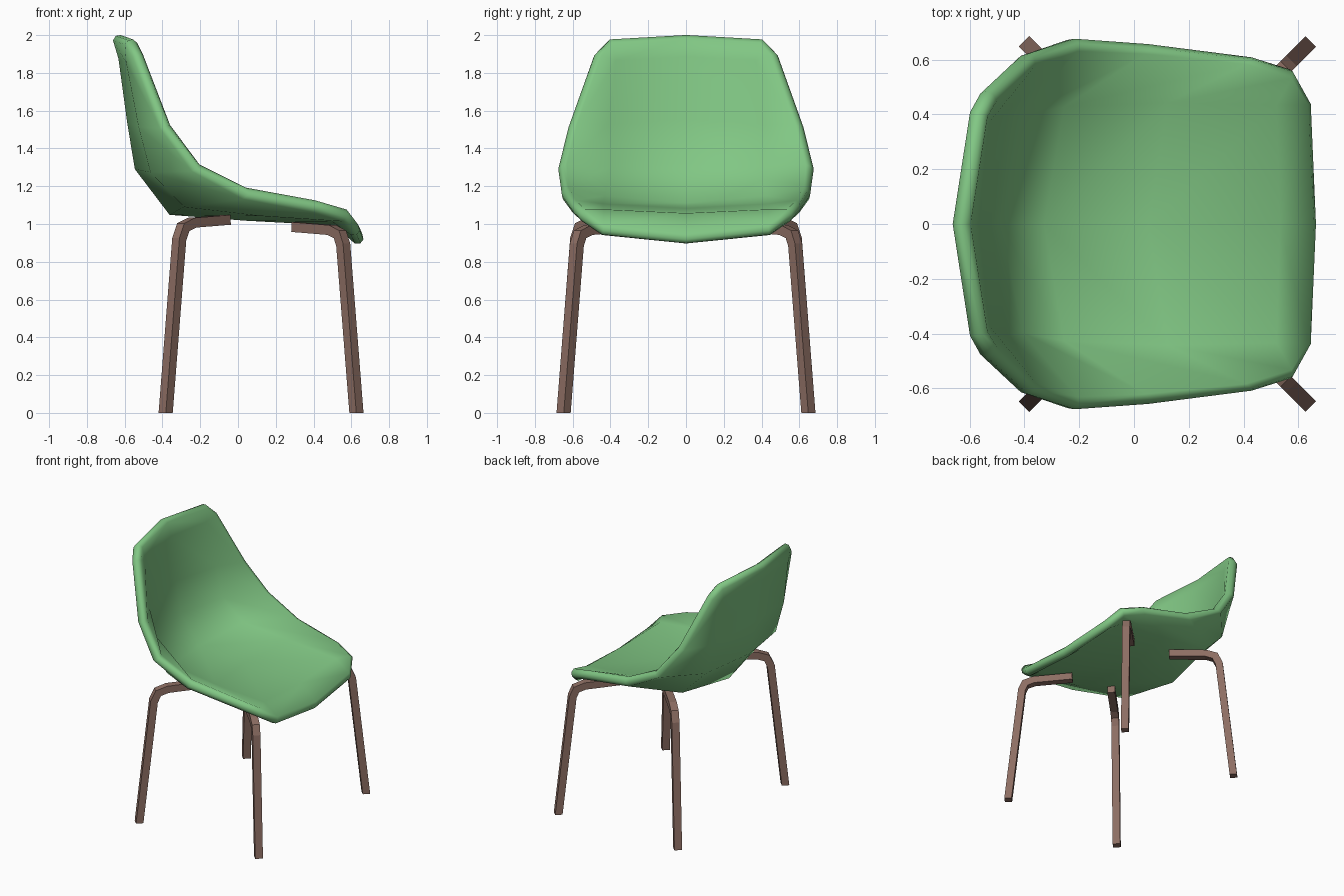
import bpy, bmesh
from mathutils import Vector

if "Cube" in bpy.data.objects:
    bpy.data.objects.remove(bpy.data.objects["Cube"])


def material(name, rgb):
    m = bpy.data.materials.new(name)
    m.diffuse_color = (*rgb, 1)
    m.use_nodes = True
    m.node_tree.nodes["Principled BSDF"].inputs["Base Color"].default_value = m.diffuse_color
    return m


def finish(bm, name, mat):
    bmesh.ops.recalc_face_normals(bm, faces=bm.faces[:])
    me = bpy.data.meshes.new(name)
    bm.to_mesh(me)
    bm.free()
    ob = bpy.data.objects.new(name, me)
    bpy.context.collection.objects.link(ob)
    me.materials.append(mat)
    return ob


green = material("green plastic", (0.220, 0.571, 0.231))
brown = material("brown wood", (0.266, 0.156, 0.125))

# Shell: rows from the top of the back to the front lip (centre, flank, rim);
# the first and last rows have no rim point, which cuts the corners
rows = [
    [(-.635, 0, 1.998), (-.568, .405, 1.975)],
    [(-.600, 0, 1.88), (-.56, .38, 1.86), (-.525, .48, 1.895)],
    [(-.555, 0, 1.55), (-.495, .42, 1.52), (-.375, .615, 1.515)],
    [(-.515, 0, 1.305), (-.435, .41, 1.29), (-.21, .668, 1.298)],
    [(-.345, 0, 1.08), (-.27, .44, 1.12), (.055, .65, 1.165)],
    [(.05, 0, 1.05), (.12, .45, 1.075), (.43, .605, 1.095)],
    [(.52, 0, 1.025), (.51, .44, 1.045), (.575, .56, 1.045)],
    [(.656, 0, .908), (.637, .44, .955)],
]
bm = bmesh.new()
centre = [bm.verts.new(r[0]) for r in rows]
for side in (1, -1):
    cols = [[c] + [bm.verts.new((x, y * side, z)) for x, y, z in r[1:]]
            for c, r in zip(centre, rows)]
    for a, b in zip(cols, cols[1:]):
        bm.faces.new((a[0], a[1], b[1], b[0]))
        bm.faces.new([a[1]] + a[2:] + b[:0:-1])
shell = finish(bm, "seat_shell", green)
sol = shell.modifiers.new("thickness", 'SOLIDIFY')
sol.thickness = 0.066
sol.offset = 0
sol.use_even_offset = True
bev = shell.modifiers.new("rounded rim", 'BEVEL')
bev.width = 0.02
bev.segments = 1
bev.limit_method = 'ANGLE'
bev.angle_limit = 1.05
for p in shell.data.polygons:
    p.use_smooth = True


# Legs: square bar swept along a bent path in a diagonal vertical plane
def leg(name, foot, path, side, sx):
    bm = bmesh.new()
    out = Vector((sx, side, 0)).normalized()
    across = Vector((-out.y, out.x, 0))
    up = Vector((0, 0, 1))
    base = Vector((foot, 0.648 * side, 0))
    pts = [base - Vector((sx, side, 0)) * d + up * z for d, z in path]
    rings = []
    for i, p in enumerate(pts):
        t0 = (pts[max(i, 1)] - pts[max(i, 1) - 1]).normalized()
        j = min(i, len(pts) - 2)
        t1 = (pts[j + 1] - pts[j]).normalized()
        t = (t0 + t1).normalized()
        n = across.cross(t).normalized() / max(t.dot(t0), 0.5)
        if i == 0:
            n = across.cross(up)
        rings.append([bm.verts.new(p + n * a * .026 + across * b * .027)
                      for a, b in ((1, 1), (1, -1), (-1, -1), (-1, 1))])
    for a, b in zip(rings, rings[1:]):
        for k in range(4):
            bm.faces.new((a[k], a[k - 1], b[k - 1], b[k]))
    bm.faces.new(rings[0])
    bm.faces.new(rings[-1])
    finish(bm, name, brown)


front = [(0, 0), (.070, .89), (.087, .945), (.130, .968), (.325, .984)]
rear = [(0, 0), (.072, .92), (.093, .983), (.140, 1.007), (.325, 1.022)]
for side, word in ((1, "left"), (-1, "right")):
    leg("front_leg_" + word, .627, front, side, 1)
    leg("rear_leg_" + word, -.383, rear, side, -1)
